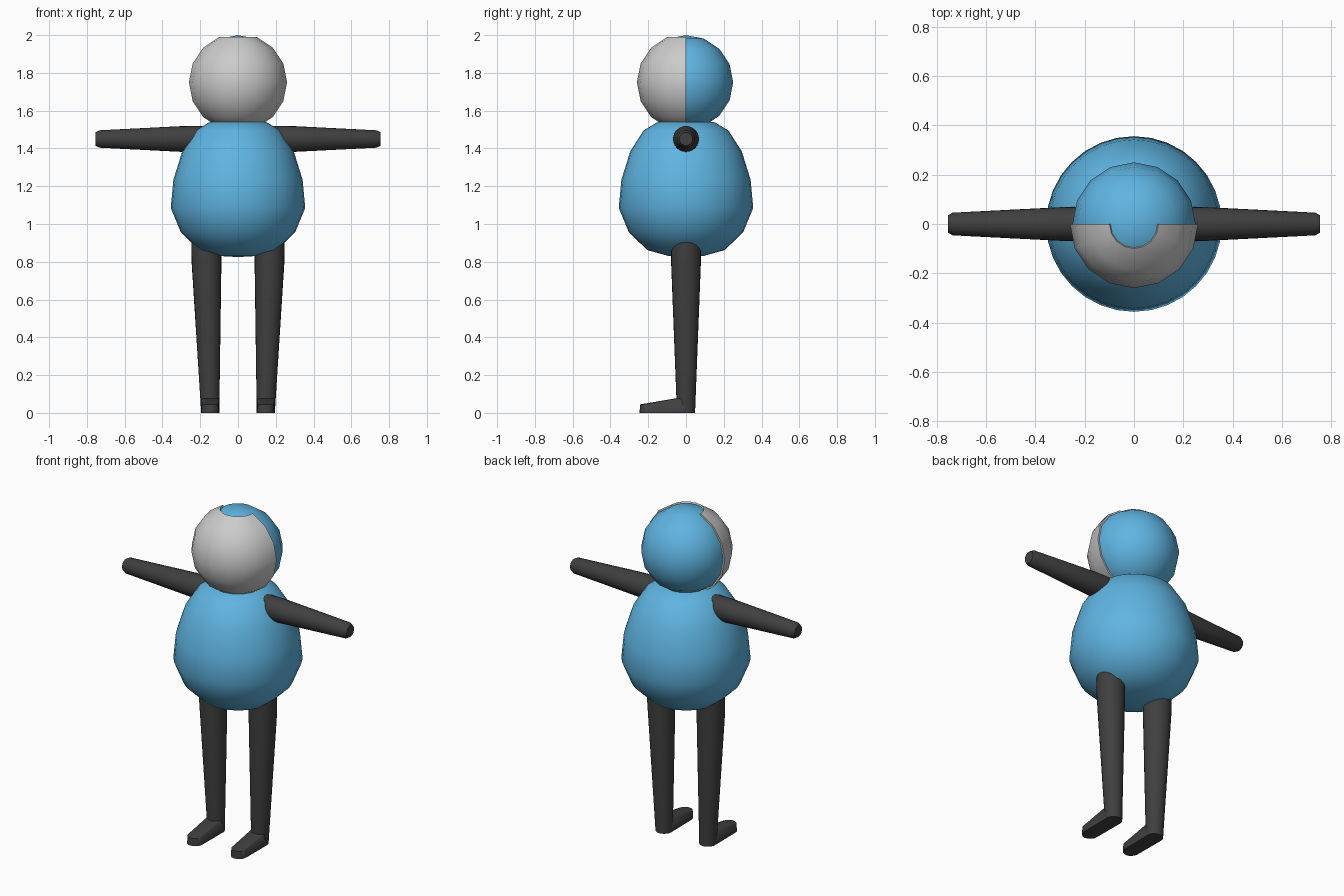
import bpy, bmesh, math
from mathutils import Matrix, Vector

if "Cube" in bpy.data.objects:
    bpy.data.objects.remove(bpy.data.objects["Cube"])


def material(name, rgb):
    m = bpy.data.materials.new(name)
    m.diffuse_color = (*rgb, 1)
    m.use_nodes = True
    m.node_tree.nodes["Principled BSDF"].inputs["Base Color"].default_value = m.diffuse_color
    return m


BLUE = material("sky blue", (0.115, 0.46, 0.76))
PALE = material("light grey", (0.60, 0.60, 0.60))
DARK = material("charcoal", (0.05, 0.05, 0.05))


def finish(name, bm, mat, angle=50):
    """Turn a bmesh into a smooth-shaded object."""
    bmesh.ops.remove_doubles(bm, verts=bm.verts, dist=1e-5)
    bmesh.ops.recalc_face_normals(bm, faces=bm.faces)
    me = bpy.data.meshes.new(name)
    bm.to_mesh(me)
    bm.free()
    me.materials.append(mat)
    ob = bpy.data.objects.new(name, me)
    bpy.context.collection.objects.link(ob)
    bpy.ops.object.select_all(action='DESELECT')
    ob.select_set(True)
    bpy.context.view_layer.objects.active = ob
    bpy.ops.object.shade_smooth_by_angle(angle=math.radians(angle))
    return ob


def lathe(profile, sides):
    """Revolve (radius, z) points around the z axis."""
    bm = bmesh.new()
    vs = [bm.verts.new((r, 0, z)) for r, z in profile]
    es = [bm.edges.new(p) for p in zip(vs, vs[1:])]
    bmesh.ops.spin(bm, geom=vs + es, cent=(0, 0, 0), axis=(0, 0, 1),
                   angle=math.tau, steps=sides, use_merge=True)
    return bm


def sphere(radius, z):
    bm = bmesh.new()
    bmesh.ops.create_uvsphere(bm, u_segments=16, v_segments=8, radius=radius,
                              matrix=Matrix.Translation((0, 0, z)))
    return bm


# Pear-shaped body
finish("body", lathe([(0, 0.825), (0.09, 0.83), (0.205, 0.862), (0.303, 0.957),
                      (0.356, 1.085), (0.342, 1.235), (0.295, 1.385),
                      (0.225, 1.495), (0.15, 1.54), (0, 1.548)], 32), BLUE)

# Head, and the raised face shell over its front half with an open crown
finish("head", sphere(0.25, 1.75), BLUE)
bm = sphere(0.26, 1.75)
drop = [f for f in bm.faces if f.calc_center_median().y > 0
        or f.calc_center_median().z > 1.985]
bmesh.ops.delete(bm, geom=drop, context='FACES')
rim = [e for e in bm.edges if e.is_boundary]
# Turn the rim inwards so the shell meets the head
new = bmesh.ops.extrude_edge_only(bm, edges=rim)["geom"]
for v in new:
    if isinstance(v, bmesh.types.BMVert):
        v.co = Vector((0, 0, 1.75)) + (v.co - Vector((0, 0, 1.75))) * (0.245 / 0.26)
finish("face_shell", bm, PALE)

for side, s in (("left", 1), ("right", -1)):
    # Tapered arm pointing sideways
    bm = lathe([(0, 0.1), (0.07, 0.1), (0.068, 0.3), (0.046, 0.735),
                (0.035, 0.755), (0, 0.755)], 24)
    bmesh.ops.transform(bm, verts=bm.verts, matrix=Matrix.Translation((0, 0, 1.45))
                        @ Matrix.Rotation(s * math.pi / 2, 4, 'Y'))
    finish(side + "_arm", bm, DARK)

    # Tapered leg leaning slightly outwards towards the hip
    bm = lathe([(0, 0), (0.048, 0), (0.051, 0.08), (0.079, 0.8), (0.079, 0.95),
                (0, 0.95)], 24)
    for v in bm.verts:
        v.co.x += s * (0.147 + 0.021 * min(v.co.z / 0.85, 1))
    finish(side + "_leg", bm, DARK)

    # Wedge foot with a rounded toe
    bm = bmesh.new()
    for y, z, r in ((0, 0, 0.048), (0, 0.078, 0.047),
                    (-0.2, 0, 0.046), (-0.2, 0.045, 0.043)):
        for i in range(16):
            a = math.tau * i / 16
            bm.verts.new((s * 0.147 + r * math.cos(a), y + r * math.sin(a), z))
    hull = bmesh.ops.convex_hull(bm, input=bm.verts)
    inner = [v for v in bm.verts if not v.link_faces]
    bmesh.ops.delete(bm, geom=inner, context='VERTS')
    finish(side + "_foot", bm, DARK)
